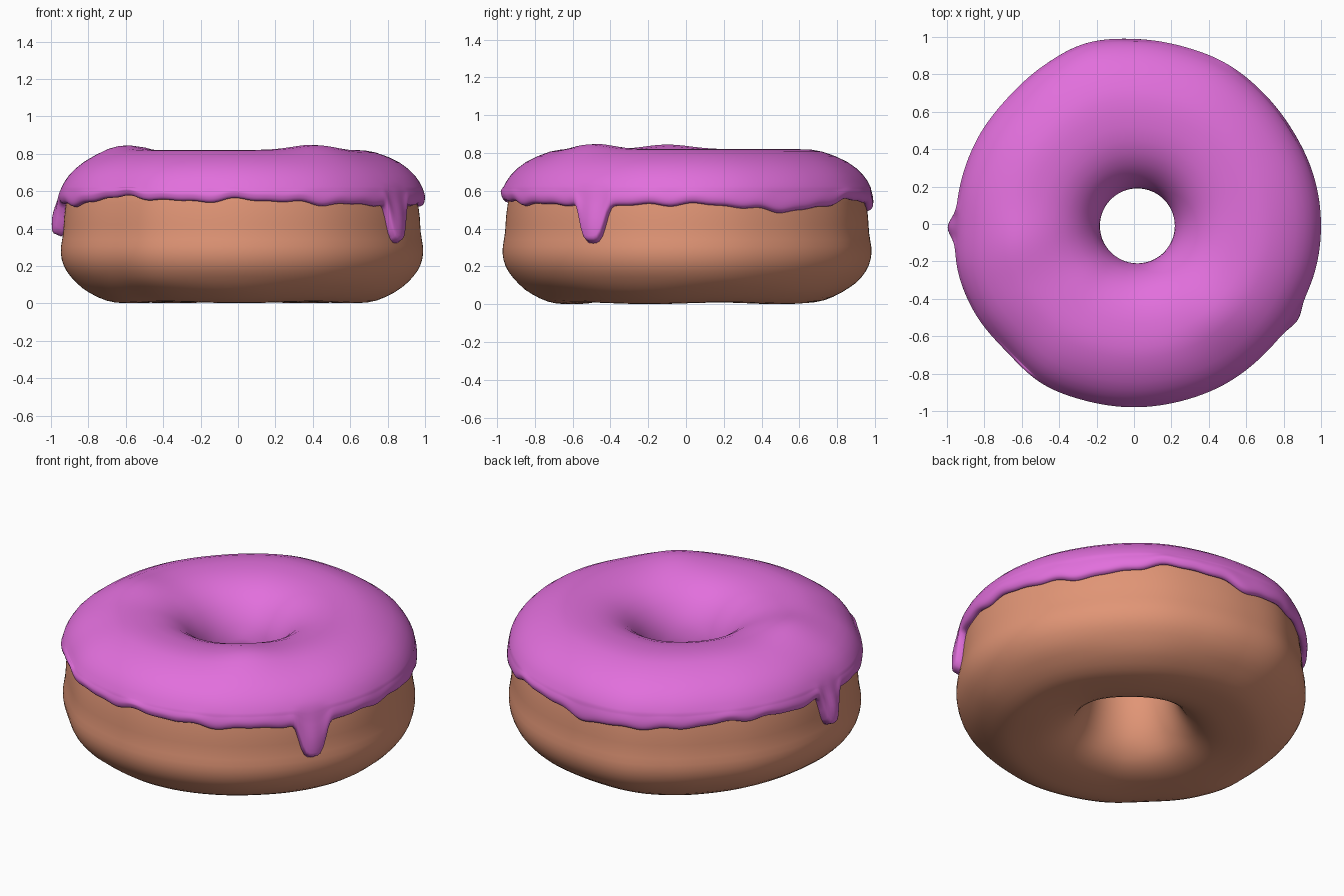
import bpy, bmesh
from math import sin, cos, pi, exp, radians

if "Cube" in bpy.data.objects:
    bpy.data.objects.remove(bpy.data.objects["Cube"])

SEG = 360
# rim radius and icing edge height every 15 degrees, counter-clockwise from +x
RIM = [1.0, .995, .985, .985, .99, .985, .99, 1.0, .975, .955, .954, .953,
       .955, .975, .975, .965, .985, .98, .98, .98, .985, .985, .99, 1.0]
EDGE = [.53, .52, .495, .51, .55, .545, .505, .52, .52, .54, .54, .53,
        .54, .53, .53, .57, .56, .545, .555, .545, .53, .53, .525, .525]
# drips: angle, height of tip, half width (radians), extra thickness
DRIPS = [(radians(-30.3), .335, .085, .025), (radians(181), .37, .075, .04)]


def spline(p0, p1, p2, p3, t):
    return .5 * (2*p1 + (p2-p0)*t + (2*p0-5*p1+4*p2-p3)*t*t + (3*p1-p0-3*p2+p3)*t**3)


def around(table, a):
    n = len(table)
    f = (a / (2*pi) * n) % n
    i = int(f)
    return spline(*(table[(i+k) % n] for k in (-1, 0, 1, 2)), f - i)


def smooth_loop(pts, sub):
    n = len(pts)
    out = []
    for i in range(n):
        q = [pts[(i+k) % n] for k in (-1, 0, 1, 2)]
        for s in range(sub):
            out.append(tuple(spline(*(p[c] for p in q), s/sub) for c in (0, 1)))
    return out


def place(r, z, a):
    # irregular rim outside, slightly shifted hole inside, soft bumps on top
    w = min(1, max(0, (r - .22) / .7))
    r += w * (around(RIM, a) - .985)
    x = r*cos(a) + .018*(1-w)
    y = r*sin(a) - .01*(1-w)
    if z > .4:
        k = min(1, (z - .4) / .3)
        for bx, by, h in ((.4, -.48, .028), (-.6, -.1, .025)):
            z += k*h*exp(-((x-bx)**2 + (y-by)**2) / .03)
    return x, y, z


def sweep(name, section, color):
    bm = bmesh.new()
    rings = []
    for i in range(SEG):
        a = 2*pi*i/SEG
        rings.append([bm.verts.new(place(r, z, a)) for r, z in section(a)])
    n = len(rings[0])
    for i in range(SEG):
        A, B = rings[i], rings[(i+1) % SEG]
        for j in range(n):
            bm.faces.new((A[j], B[j], B[(j+1) % n], A[(j+1) % n]))
    bmesh.ops.recalc_face_normals(bm, faces=bm.faces)
    me = bpy.data.meshes.new(name)
    bm.to_mesh(me)
    bm.free()
    for p in me.polygons:
        p.use_smooth = True
    mat = bpy.data.materials.new(name + "_color")
    mat.diffuse_color = color
    mat.use_nodes = True
    mat.node_tree.nodes["Principled BSDF"].inputs["Base Color"].default_value = mat.diffuse_color
    me.materials.append(mat)
    ob = bpy.data.objects.new(name, me)
    bpy.context.collection.objects.link(ob)
    return ob


# dough ring with a slight waist
DOUGH = smooth_loop([(.6, .005), (.73, .018), (.86, .085), (.945, .175), (.975, .27),
                     (.962, .38), (.952, .5), (.92, .62), (.8, .72), (.6, .785),
                     (.42, .745), (.3, .65), (.245, .55), (.228, .43), (.235, .3),
                     (.275, .17), (.35, .07), (.46, .018)], 3)


def dough_section(a):
    return [(r, z + .004*sin(5*a)*(z < .1)) for r, z in DOUGH]


# icing shell: top profile, hanging outer edge with drips, lip tucked into the dough
def icing_section(a):
    ze = around(EDGE, a) + .006*sin(19*a) + .004*sin(31*a + 1)
    ro = .984
    for da, tip, w, thick in DRIPS:
        d = (a - da + pi) % (2*pi) - pi
        g = exp(-(d/w)**4)
        ze += (tip - ze)*g
        ro += thick*exp(-(d/(w*.9))**2)
    zi = .47 + .012*sin(3*a + 1) + .008*sin(7*a)
    top = [(.225, zi), (.207, zi + .008), (.2, zi + .03), (.212, .57), (.25, .655),
           (.33, .745), (.45, .803), (.6, .82), (.72, .807), (.85, .752), (.93, .685)]
    z0, z1 = .625, ze + .028
    hang = [(.968 + (ro - .968)*min(1, t*1.5), z0 + (z1 - z0)*t) for t in (0, .25, .5, .75, 1)]
    lip = [(ro - .006, ze + .01), (ro - .02, ze), (.945, ze + .006)]
    inner = [(.9, .6), (.78, .7), (.6, .76), (.42, .72), (.29, .6)]
    return smooth_loop(top + hang + lip + inner, 2)


sweep("dough", dough_section, (.75, .3, .18, 1))
sweep("icing", icing_section, (.76, .16, .72, 1))
